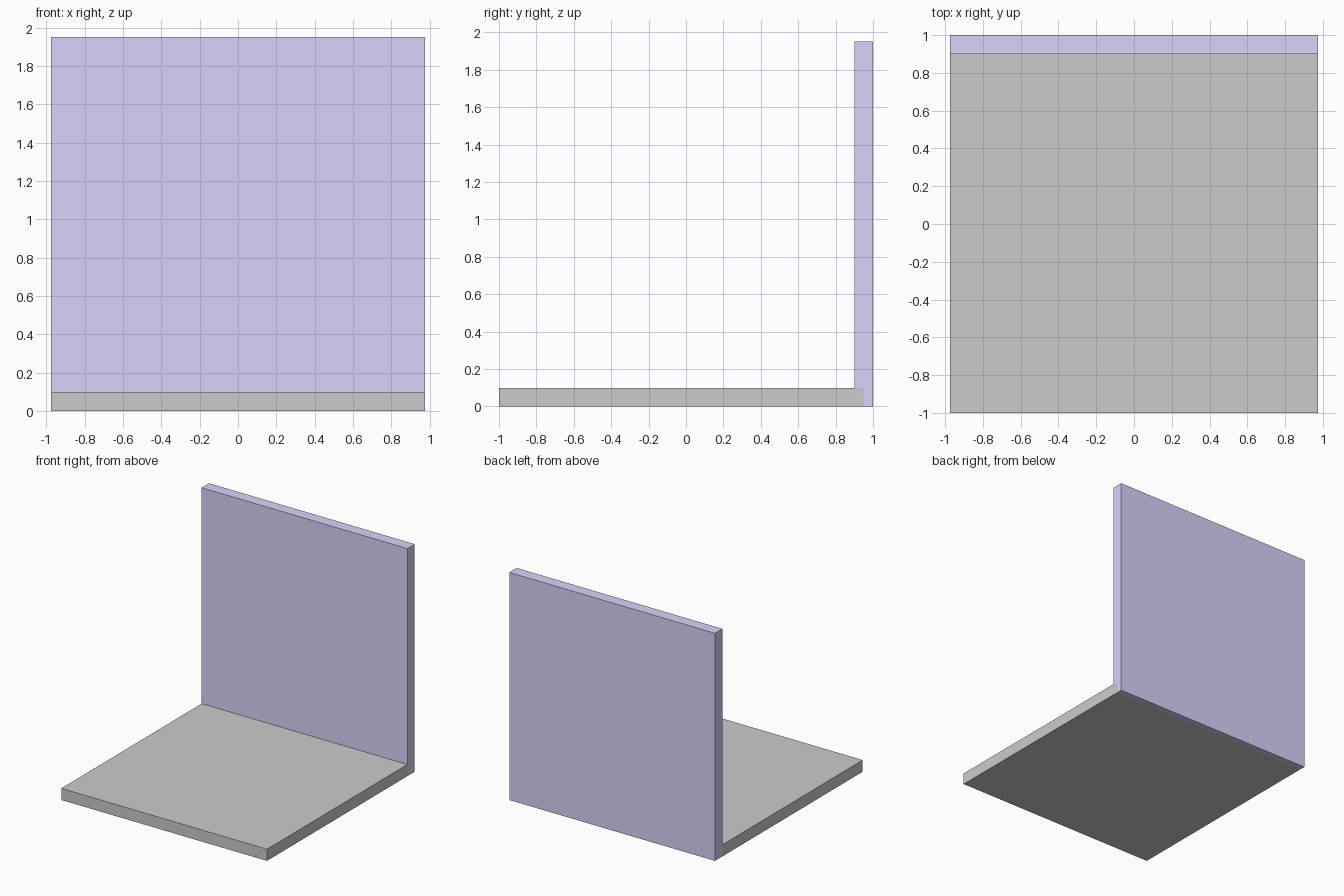
import bpy

if "Cube" in bpy.data.objects:
    bpy.data.objects.remove(bpy.data.objects["Cube"])


def box(name, lo, hi):
    """Axis-aligned box between two corners."""
    centre = [(a + b) / 2 for a, b in zip(lo, hi)]
    bpy.ops.mesh.primitive_cube_add(size=1, location=centre)
    obj = bpy.context.object
    obj.name = name
    obj.scale = [b - a for a, b in zip(lo, hi)]
    bpy.ops.object.transform_apply(location=False, rotation=False, scale=True)
    return obj


HALF = 0.975    # half of the square slab side
THICK = 0.1     # slab thickness

# Floor slab, reaching halfway into the wall
floor = box("floor", (-HALF, -1, 0), (HALF, 0.95, THICK))

# Back wall standing at the rear edge
wall = box("back_wall", (-HALF, 1 - THICK, 0), (HALF, 1, 2 * HALF))
lilac = bpy.data.materials.new("lilac")
lilac.diffuse_color = (0.68, 0.66, 0.95, 1)
lilac.use_nodes = True
lilac.node_tree.nodes["Principled BSDF"].inputs["Base Color"].default_value = lilac.diffuse_color
wall.data.materials.append(lilac)
